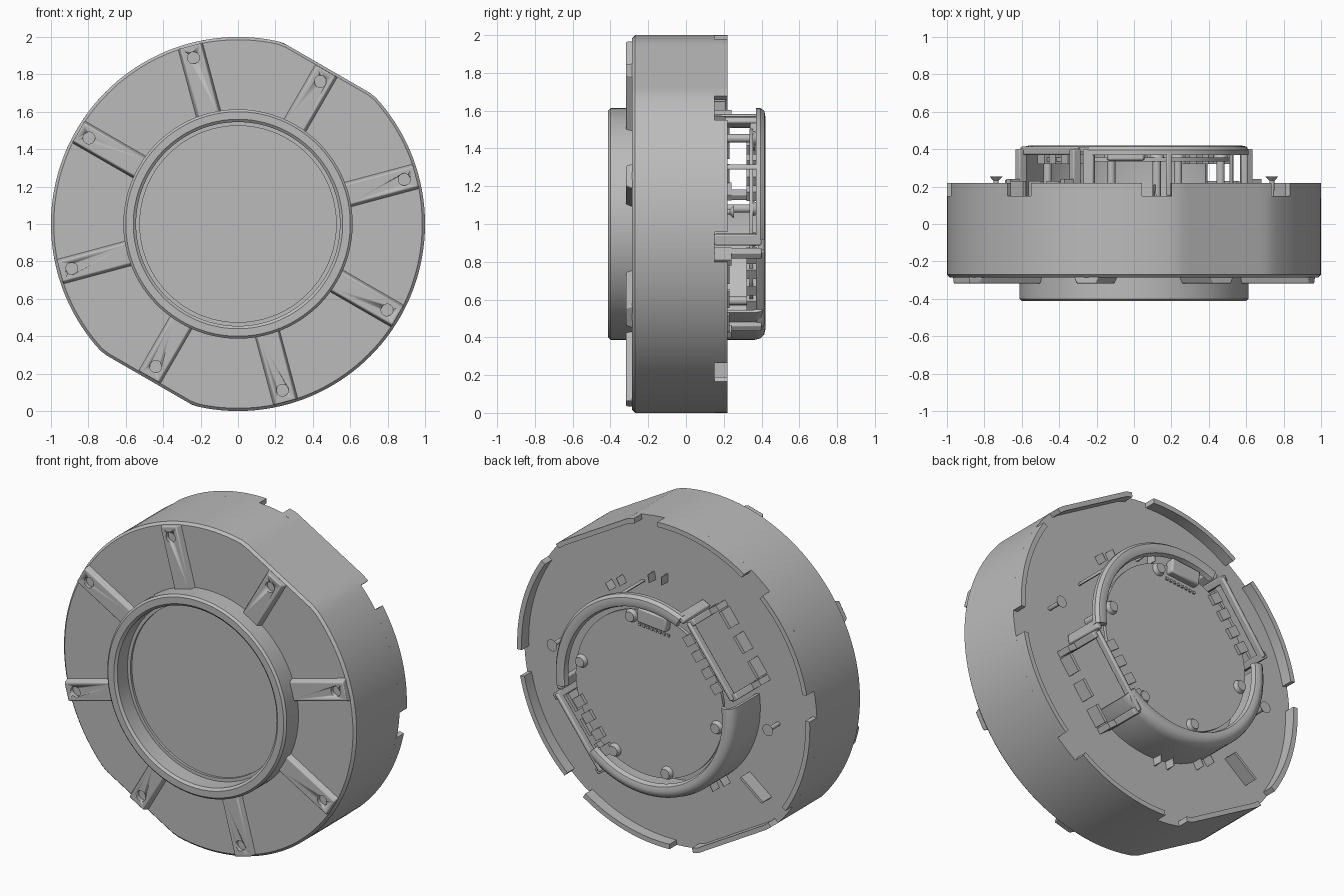
import bpy, bmesh
from math import radians, cos, sin

cube = bpy.data.objects.get("Cube")
if cube:
    bpy.data.objects.remove(cube)

grey = bpy.data.materials.new("plain grey")
grey.use_nodes = True
COLOR = (0.5, 0.5, 0.5, 1)
grey.diffuse_color = COLOR
grey.node_tree.nodes["Principled BSDF"].inputs["Base Color"].default_value = COLOR

FLAT_ANGLE, FLAT_DIST = 60, 0.96
FLOOR, RIM = 0.15, 0.22


def finish(name, bm, bevel=0):
    bmesh.ops.remove_doubles(bm, verts=bm.verts, dist=1e-5)
    bmesh.ops.recalc_face_normals(bm, faces=bm.faces)
    mesh = bpy.data.meshes.new(name)
    bm.to_mesh(mesh)
    bm.free()
    ob = bpy.data.objects.new(name, mesh)
    bpy.context.collection.objects.link(ob)
    mesh.materials.append(grey)
    bpy.ops.object.select_all(action="DESELECT")
    ob.select_set(True)
    bpy.context.view_layer.objects.active = ob
    bpy.ops.object.shade_smooth_by_angle(angle=radians(35))
    if bevel:
        mod = ob.modifiers.new("soft edges", "BEVEL")
        mod.width, mod.segments = bevel, 2
    return ob


def polar(a, r, y, t=0):
    """Point at angle a and radius r about the y axis, moved sideways by t."""
    c, s = cos(radians(a)), sin(radians(a))
    return (r * c - t * s, y, 1 + r * s + t * c)


def lathe(name, profile, a0=0, a1=360, flats=False):
    """Sweep a closed (radius, y) profile around the y axis."""
    bm = bmesh.new()
    n = max(2, round((a1 - a0) / 2.5))
    rings = []
    for i in range(n + 1):
        a = a0 + (a1 - a0) * i / n
        k = min(1, FLAT_DIST / max(abs(cos(radians(a - FLAT_ANGLE))), 0.01)) if flats else 1
        rings.append([bm.verts.new(polar(a, r * k, y)) for r, y in profile])
    m = len(profile)
    for p, q in zip(rings, rings[1:]):
        for j in range(m):
            bm.faces.new((p[j], p[(j + 1) % m], q[(j + 1) % m], q[j]))
    if a1 - a0 < 360:
        bm.faces.new(rings[0])
        bm.faces.new(rings[-1])
    return finish(name, bm)


def block(name, a, r0, r1, half, y0, y1, t=0, taper=0, bevel=0):
    """Box in a radial frame; taper narrows its y1 side."""
    bm = bmesh.new()
    near, far = [[bm.verts.new(polar(a, r, y, t + s * w))
                  for r, s in ((r0, -1), (r1, -1), (r1, 1), (r0, 1))]
                 for y, w in ((y0, half), (y1, half - taper))]
    bm.faces.new(near)
    bm.faces.new(far)
    for j in range(4):
        k = (j + 1) % 4
        bm.faces.new((near[j], near[k], far[k], far[j]))
    return finish(name, bm, bevel)


def peg(name, a, r, y0, y1, rad0, rad1, sides=20):
    """Round peg or cone along y."""
    bm = bmesh.new()
    rings = []
    x, _, z = polar(a, r, 0)
    for y, rad in ((y0, rad0), (y1, rad1)):
        rings.append([bm.verts.new((x + rad * cos(radians(360 * i / sides)), y,
                                    z + rad * sin(radians(360 * i / sides)))) for i in range(sides)])
    bm.faces.new(rings[0])
    bm.faces.new(rings[1])
    for i in range(sides):
        j = (i + 1) % sides
        bm.faces.new((rings[0][i], rings[0][j], rings[1][j], rings[1][i]))
    return finish(name, bm)


# Main drum with two flats, and the broken lip around its back
lathe("drum", [(0, -0.285), (0.985, -0.285), (1, -0.27), (1, FLOOR), (0, FLOOR)], flats=True)
for i in range(8):
    mid = 38 + 45 * i
    lathe(f"back_lip_{i}", [(0.97, FLOOR - 0.01), (1, FLOOR - 0.01), (1, RIM), (0.97, RIM)],
          mid + 4.6, mid + 40.4, flats=True)

# Front collar around the recessed disc
lathe("front_collar", [(0.545, -0.28), (0.545, -0.4), (0.56, -0.412), (0.6, -0.412),
                       (0.613, -0.4), (0.613, -0.28)])
lathe("recess_step", [(0.525, -0.28), (0.525, -0.3), (0.55, -0.3), (0.55, -0.28)])

# Raised spokes, each with a screw hole near its outer end
for i in range(8):
    a = 15 + 45 * i
    short = 0.04 if a % 180 == FLAT_ANGLE else 0
    spoke = block(f"spoke_{i}", a, 0.59, 0.985 - short, 0.075, -0.265, -0.318,
                  taper=0.02, bevel=0.006)
    cutter = peg(f"hole_cutter_{i}", a, 0.92 - short, -0.34, -0.295, 0.032, 0.032)
    cutter.hide_render = True
    cutter.hide_viewport = True
    cut = spoke.modifiers.new("screw hole", "BOOLEAN")
    cut.operation, cut.object, cut.solver = "DIFFERENCE", cutter, "EXACT"

# Back cage: solid lower gutter and open upper rail
lathe("lower_gutter", [(0.613, FLOOR), (0.613, 0.365), (0.605, 0.395), (0.585, 0.414),
                       (0.56, 0.42), (0.535, 0.412), (0.525, 0.385), (0.54, 0.385),
                       (0.56, 0.4), (0.585, 0.385), (0.593, 0.36), (0.593, FLOOR)], 172, 310)
lathe("upper_rail", [(0.613, 0.37), (0.613, 0.395), (0.598, 0.415), (0.57, 0.42),
                     (0.545, 0.412), (0.535, 0.385), (0.56, 0.38)], -8, 114)
for a in (-8, 30, 72, 114):
    end = a in (-8, 114)
    block(f"rail_leg_{a}", a, 0.575 if end else 0.595, 0.61, 0.03 if end else 0.015,
          FLOOR, 0.4, bevel=0.008)

# Circuit plate with edge connectors and standoffs
lathe("circuit_plate", [(0, 0.335), (0.505, 0.335), (0.505, 0.355), (0, 0.355)])
for a in (10, 75, 190, 255, 300):
    peg(f"standoff_{a}", a, 0.47, FLOOR, 0.375, 0.022, 0.022)
    peg(f"standoff_head_{a}", a, 0.47, 0.355, 0.38, 0.04, 0.03)
for a in (143, 323):
    for t in (-0.16, -0.06, 0.05, 0.15):
        block(f"connector_{a}_{t}", a, 0.44, 0.51, 0.03, 0.32, 0.375, t=t)

# Straight clamps closing the cage on two opposite sides
for a in (143, 323):
    block(f"clamp_bar_{a}", a, 0.55, 0.575, 0.25, 0.37, 0.415, bevel=0.008)
    for t in (-0.24, 0.24):
        block(f"clamp_post_{a}_{t}", a, 0.55, 0.6, 0.02, FLOOR, 0.4, t=t, bevel=0.006)
        block(f"clamp_foot_{a}_{t}", a, 0.55, 0.66, 0.018, FLOOR, 0.24, t=t)
    for t in (-0.16, 0, 0.16):
        block(f"clamp_bracket_{a}_{t}", a, 0.645, 0.665, 0.055, FLOOR, 0.23, t=t)

# Cable plug and its row of pins beside the upper rail
block("cable_plug", 95, 0.44, 0.53, 0.1, 0.34, 0.4, bevel=0.01)
for i in range(8):
    block(f"plug_pin_{i}", 95, 0.4, 0.415, 0.007, 0.35, 0.365, t=-0.1 + 0.028 * i)

# Small screws, fins and a rib on the back floor
for a in (185, 5):
    peg(f"floor_screw_{a}", a, 0.74, FLOOR, 0.235, 0.012, 0.014)
    peg(f"floor_screw_head_{a}", a, 0.74, 0.232, 0.255, 0.014, 0.036)
for a in (52, 60, 80, 88, 232, 240, 260, 268):
    block(f"floor_fin_{a}", a, 0.61, 0.66, 0.005, FLOOR, 0.21, taper=0.003)
block("floor_rib", 218, 0.68, 0.87, 0.008, FLOOR, 0.235)
